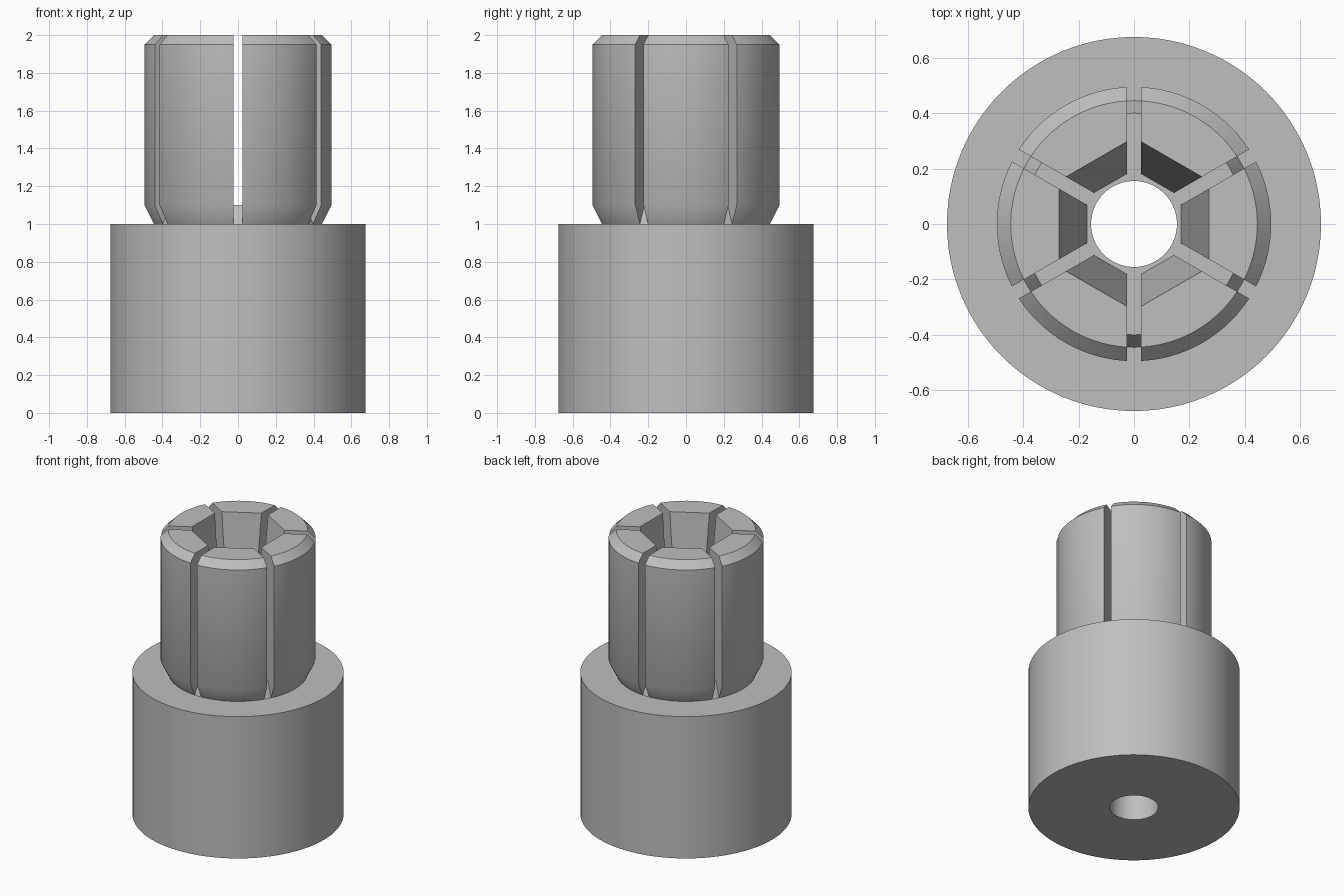
import bpy, bmesh, math
from mathutils import Matrix, Vector

cube = bpy.data.objects.get("Cube")
if cube:
    bpy.data.objects.remove(cube, do_unlink=True)

SEGMENTS = 96
JAWS = 6
HALF_SLOT = 0.025

steel = bpy.data.materials.new("plain_grey")
steel.use_nodes = True
grey = (0.52, 0.52, 0.52, 1)
steel.diffuse_color = grey
steel.node_tree.nodes["Principled BSDF"].inputs["Base Color"].default_value = grey


def lathe(profile, closed):
    """Revolve (radius, height) points about z; open profiles get flat caps."""
    bm = bmesh.new()
    rings = []
    for r, z in profile:
        rings.append([bm.verts.new((r * math.cos(a), r * math.sin(a), z))
                      for a in (math.tau * i / SEGMENTS for i in range(SEGMENTS))])
    pairs = list(zip(rings, rings[1:]))
    if closed:
        pairs.append((rings[-1], rings[0]))
    else:
        bm.faces.new(rings[0])
        bm.faces.new(rings[-1])
    for low, high in pairs:
        for i in range(SEGMENTS):
            j = (i + 1) % SEGMENTS
            bm.faces.new((low[i], low[j], high[j], high[i]))
    bmesh.ops.recalc_face_normals(bm, faces=bm.faces)
    return bm


def slice_off(bm, point, normal):
    """Remove everything on the normal's side of a plane and cap the cut."""
    geom = bm.verts[:] + bm.edges[:] + bm.faces[:]
    cut = bmesh.ops.bisect_plane(bm, geom=geom, dist=1e-5, plane_co=point,
                                 plane_no=normal, clear_outer=True)
    edges = [e for e in cut["geom_cut"] if isinstance(e, bmesh.types.BMEdge)]
    bmesh.ops.contextual_create(bm, geom=edges)
    bmesh.ops.recalc_face_normals(bm, faces=bm.faces)


def finish(bm, name):
    mesh = bpy.data.meshes.new(name)
    bm.to_mesh(mesh)
    bm.free()
    mesh.materials.append(steel)
    obj = bpy.data.objects.new(name, mesh)
    bpy.context.collection.objects.link(obj)
    bpy.ops.object.select_all(action="DESELECT")
    obj.select_set(True)
    bpy.context.view_layer.objects.active = obj
    bpy.ops.object.shade_smooth_by_angle(angle=math.radians(30))
    return obj


# Base collar with through bore and the low conical core under the slots
finish(lathe([(0.155, 0), (0.675, 0), (0.675, 1), (0.445, 1),
              (0.40, 1.1), (0.155, 1.1)], closed=True), "base_collar")

# One gripping jaw: turned outside, slot walls each side, tapered flat inside
jaw = lathe([(0.445, 1), (0.495, 1.1), (0.495, 1.95), (0.445, 2)], closed=False)
for side in (1, -1):
    angle = math.pi / JAWS
    normal = Vector((-math.sin(angle), side * math.cos(angle), 0))
    slice_off(jaw, normal * -HALF_SLOT, normal)
slice_off(jaw, Vector((0.27, 0, 2)), Vector((-0.9, 0, 0.1)))

# Ring of jaws
for k in range(JAWS):
    copy = jaw.copy()
    copy.transform(Matrix.Rotation(math.tau * k / JAWS, 4, "Z"))
    finish(copy, f"jaw_{k + 1}")
jaw.free()
